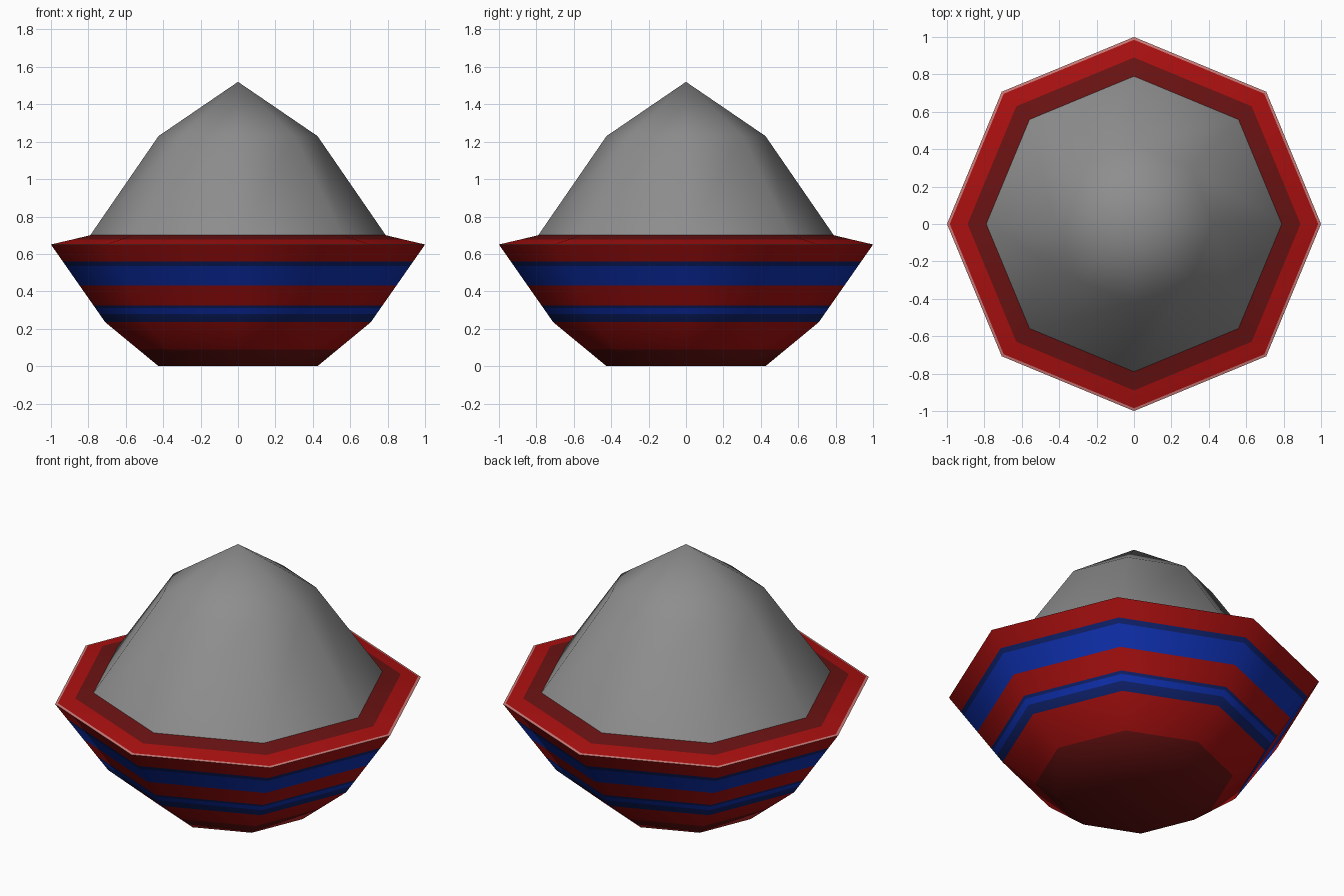
import bpy
import bmesh
from math import cos, sin, tau, radians

cube = bpy.data.objects.get("Cube")
if cube:
    bpy.data.objects.remove(cube, do_unlink=True)

SIDES = 8


def make_material(name, rgb):
    mat = bpy.data.materials.new(name)
    mat.use_nodes = True
    mat.diffuse_color = (*rgb, 1)
    mat.node_tree.nodes["Principled BSDF"].inputs["Base Color"].default_value = (*rgb, 1)
    return mat


materials = {name: make_material(name, rgb) for name, rgb in {
    "red": (0.40, 0.005, 0.005),
    "dark_red": (0.145, 0.006, 0.006),
    "blue": (0.005, 0.032, 0.46),
    "dark_blue": (0.005, 0.017, 0.16),
    "pale_pink": (0.58, 0.20, 0.19),
    "grey": (0.27, 0.27, 0.27),
}.items()}


def lathe(name, profile, colours, sharp_angle):
    """Spin (radius, height) points into an octagonal shell, one colour per band."""
    bm = bmesh.new()
    used = list(dict.fromkeys(colours))
    rings = []
    for r, z in profile:
        if r == 0:
            rings.append([bm.verts.new((0, 0, z))] * SIDES)
        else:
            rings.append([bm.verts.new((r * cos(tau * i / SIDES), r * sin(tau * i / SIDES), z))
                          for i in range(SIDES)])
    for low, high, colour in zip(rings, rings[1:], colours):
        for i in range(SIDES):
            j = (i + 1) % SIDES
            corners = dict.fromkeys((low[i], low[j], high[j], high[i]))
            bm.faces.new(list(corners)).material_index = used.index(colour)
    bmesh.ops.recalc_face_normals(bm, faces=bm.faces)
    mesh = bpy.data.meshes.new(name)
    bm.to_mesh(mesh)
    bm.free()
    for colour in used:
        mesh.materials.append(materials[colour])
    obj = bpy.data.objects.new(name, mesh)
    bpy.context.collection.objects.link(obj)
    bpy.ops.object.select_all(action="DESELECT")
    obj.select_set(True)
    bpy.context.view_layer.objects.active = obj
    bpy.ops.object.shade_smooth_by_angle(angle=radians(sharp_angle))
    return obj


# Bowl wall: painted bands given by their top height
def wall_radius(z):
    if z < 0.235:
        return 0.425 + (0.71 - 0.425) * z / 0.235
    return 0.71 + (1.0 - 0.71) * (z - 0.235) / (0.65 - 0.235)


bands = [(0.09, "dark_red"), (0.235, "red"), (0.28, "dark_blue"), (0.31, "blue"),
         (0.325, "dark_blue"), (0.43, "red"), (0.535, "blue"), (0.56, "dark_blue"),
         (0.65, "red")]
wall = [(0, 0), (wall_radius(0), 0)] + [(wall_radius(z), z) for z, _ in bands]
lathe("bowl", wall, ["dark_red"] + [c for _, c in bands], 50)

# Sloping rim with a pale outer edge
lathe("rim", [(1.0, 0.65), (0.985, 0.654), (0.89, 0.676), (0.79, 0.70)],
      ["pale_pink", "red", "dark_red"], 50)

# Heaped filling
lathe("mound", [(0.79, 0.70), (0.425, 1.23), (0, 1.52)], ["grey", "grey"], 60)
